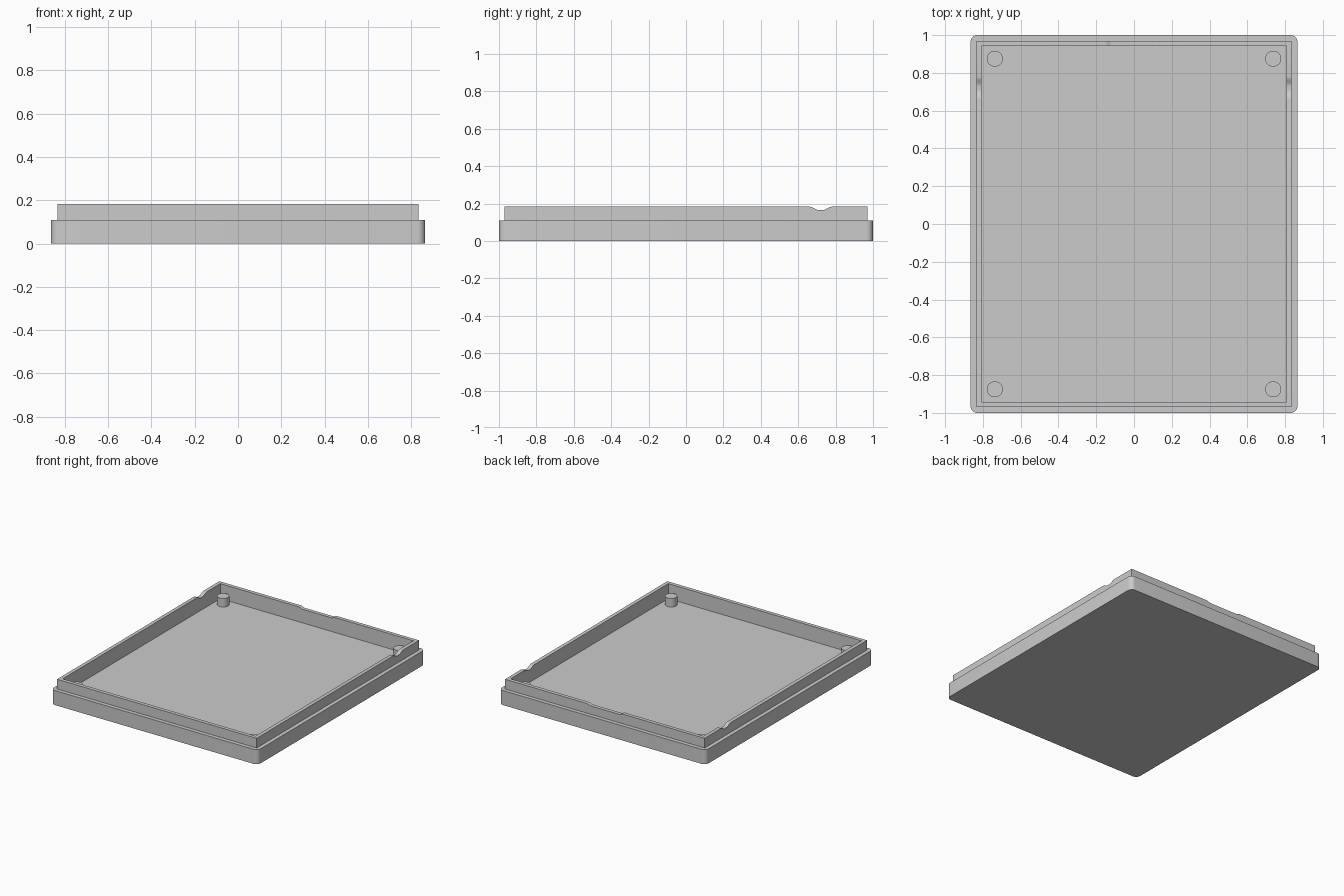
import bpy
import bmesh
from math import cos, pi

HX, HY = 0.865, 1.0              # outer half sizes
LEDGE, RIM, FLOOR = 0.11, 0.183, 0.07
LIP, WALL = 0.03, 0.028          # lip setback and wall thickness

cube = bpy.data.objects.get("Cube")
if cube:
    bpy.data.objects.remove(cube, do_unlink=True)

grey = bpy.data.materials.new("plain_grey")
grey.use_nodes = True
grey.diffuse_color = (0.6, 0.6, 0.6, 1)
grey.node_tree.nodes["Principled BSDF"].inputs["Base Color"].default_value = (0.6, 0.6, 0.6, 1)


def finish(name, bm):
    bmesh.ops.recalc_face_normals(bm, faces=bm.faces)
    mesh = bpy.data.meshes.new(name)
    bm.to_mesh(mesh)
    bm.free()
    obj = bpy.data.objects.new(name, mesh)
    bpy.context.collection.objects.link(obj)
    mesh.materials.append(grey)
    bpy.ops.object.select_all(action='DESELECT')
    obj.select_set(True)
    bpy.context.view_layer.objects.active = obj
    bpy.ops.object.shade_smooth_by_angle(angle=pi / 6)
    return obj


# Base: rounded slab with a recessed floor
bm = bmesh.new()
bmesh.ops.create_cube(bm, size=1)
for v in bm.verts:
    v.co = (v.co.x * 2 * HX, v.co.y * 2 * HY, (v.co.z + 0.5) * LEDGE)
uprights = [e for e in bm.edges if abs(e.verts[0].co.z - e.verts[1].co.z) > 0.01]
bmesh.ops.bevel(bm, geom=uprights, offset=0.035, segments=6, profile=0.5, affect='EDGES')
bm.normal_update()
top = [f for f in bm.faces if f.normal.z > 0.9]
bmesh.ops.inset_region(bm, faces=top, thickness=0.033)
hole = bmesh.ops.extrude_face_region(bm, geom=top)
for v in (g for g in hole["geom"] if isinstance(g, bmesh.types.BMVert)):
    v.co.z = FLOOR
bmesh.ops.delete(bm, geom=top, context='FACES')
finish("tray_base", bm)


# Lip: rectangular wall with finger notches dipping into its top edge
def dip(t, centre, half, ramp, depth):
    d = half - abs(t - centre)
    if d <= 0:
        return 0
    return depth * (1 - cos(pi * min(d / ramp, 1))) / 2


STEPS = 16
side = [0.66 + 0.12 * i / STEPS for i in range(STEPS + 1)]
back = [0.15 - 0.03 * i / 6 for i in range(7)]
back += [-t for t in reversed(back)]
ox, oy = HX - LIP, HY - LIP
ix, iy = ox - WALL, oy - WALL

# Each station holds the outer point, the inner point and the top height
stations = [((ox, -oy), (ix, -iy), RIM)]
stations += [((ox, y), (ix, y), RIM - dip(y, 0.72, 0.06, 0.05, 0.018)) for y in side]
stations += [((ox, oy), (ix, iy), RIM)]
stations += [((x, oy), (x, iy), RIM - dip(x, 0, 0.15, 0.03, 0.01)) for x in back]
stations += [((-ox, oy), (-ix, iy), RIM)]
stations += [((-ox, y), (-ix, y), RIM - dip(y, 0.72, 0.06, 0.05, 0.018)) for y in reversed(side)]
stations += [((-ox, -oy), (-ix, -iy), RIM)]

bm = bmesh.new()
low = FLOOR - 0.01
rings = [[bm.verts.new((*p, z)) for p, z in ((o, low), (o, h), (i, h), (i, low))]
         for o, i, h in stations]
for a, b in zip(rings, rings[1:] + rings[:1]):
    for k in range(4):
        n = (k + 1) % 4
        bm.faces.new((a[k], b[k], b[n], a[n]))
finish("lip_wall", bm)

# Corner pegs
for sx, x_name in ((-1, "right"), (1, "left")):
    for sy, y_name in ((-1, "front"), (1, "back")):
        bm = bmesh.new()
        bmesh.ops.create_cone(bm, cap_ends=True, segments=32, radius1=0.042,
                              radius2=0.042, depth=0.07)
        bmesh.ops.translate(bm, verts=bm.verts, vec=(sx * 0.737, sy * 0.875, 0.1))
        finish(f"{y_name}_{x_name}_peg", bm)
